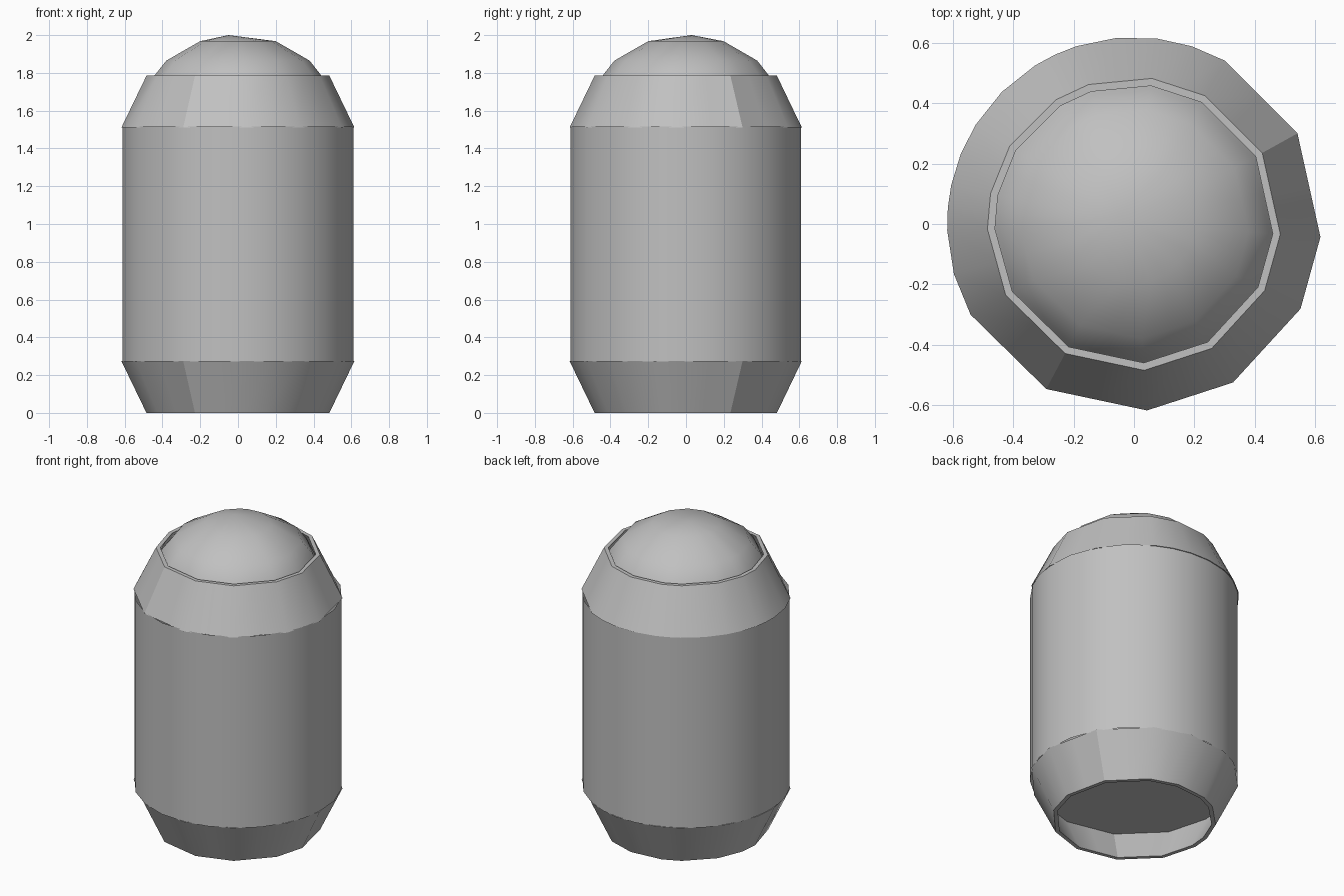
import bpy
import math

default = bpy.data.objects.get("Cube")
if default:
    bpy.data.objects.remove(default, do_unlink=True)

grey = bpy.data.materials.new("plain grey")
grey.use_nodes = True
colour = (0.53, 0.53, 0.53, 1)
grey.diffuse_color = colour
grey.node_tree.nodes["Principled BSDF"].inputs["Base Color"].default_value = colour

# Uneven corner directions of the hand-cut collars, in degrees
CORNERS = [-86, -58, -27, -4, 29, 61, 83, 108, 122, 148, 168, 182, 209, 242]


def ring(radius, z, is_round):
    """Corner points plus mid points, either on the chord or on the circle."""
    points = []
    for i, a in enumerate(CORNERS):
        b = CORNERS[i + 1] if i + 1 < len(CORNERS) else CORNERS[0] + 360
        half = math.radians((b - a) / 2)
        middle = (a + b) / 2
        mid_radius = radius if is_round(middle) else radius * math.cos(half)
        for angle, r in ((a, radius), (middle, mid_radius)):
            t = math.radians(angle)
            points.append((r * math.cos(t), r * math.sin(t), z))
    return points


def chord(angle):
    return False


def circle(angle):
    return True


def back(angle):
    return 70 < angle < 215


def loft(name, rings, closed=False, apex=None, cap_start=False, smooth=35):
    """Skin a stack of rings, listed so that the faces point outwards."""
    n = len(rings[0])
    verts = [p for r in rings for p in r]
    faces = []
    count = len(rings) if closed else len(rings) - 1
    for k in range(count):
        lo, hi = k * n, (k + 1) % len(rings) * n
        for i in range(n):
            j = (i + 1) % n
            faces.append((lo + i, lo + j, hi + j, hi + i))
    if cap_start:
        faces.append(tuple(reversed(range(n))))
    if apex:
        top = (len(rings) - 1) * n
        verts.append(apex)
        faces += [(top + i, top + (i + 1) % n, len(verts) - 1) for i in range(n)]
    mesh = bpy.data.meshes.new(name)
    mesh.from_pydata(verts, [], faces)
    mesh.materials.append(grey)
    obj = bpy.data.objects.new(name, mesh)
    bpy.context.collection.objects.link(obj)
    bpy.ops.object.select_all(action='DESELECT')
    obj.select_set(True)
    bpy.context.view_layer.objects.active = obj
    bpy.ops.object.shade_smooth_by_angle(angle=math.radians(smooth))
    return obj


# Hollow bottom collar, flaring upwards
loft("bottom_collar", [
    ring(0.485, 0, chord), ring(0.618, 0.275, chord),
    ring(0.595, 0.275, chord), ring(0.46, 0, chord)], closed=True, smooth=28)

# Straight body
loft("body", [ring(0.612, 0.272, circle), ring(0.612, 1.515, circle)])

# Recessed floor inside the bottom collar
loft("recessed_floor", [ring(0.57, 0.22, chord), ring(0.59, 0.27, chord)],
     cap_start=True)

# Top collar, tapering to a thin open rim
loft("top_collar", [
    ring(0.618, 1.51, back), ring(0.485, 1.785, chord),
    ring(0.46, 1.785, chord), ring(0.592, 1.51, back)], closed=True, smooth=28)

# Shallow dome sitting inside the rim
loft("dome", [
    ring(0.5, 1.67, chord), ring(0.447, 1.78, chord), ring(0.38, 1.865, chord),
    ring(0.2, 1.968, chord)], apex=(-0.05, 0.03, 2.0))
